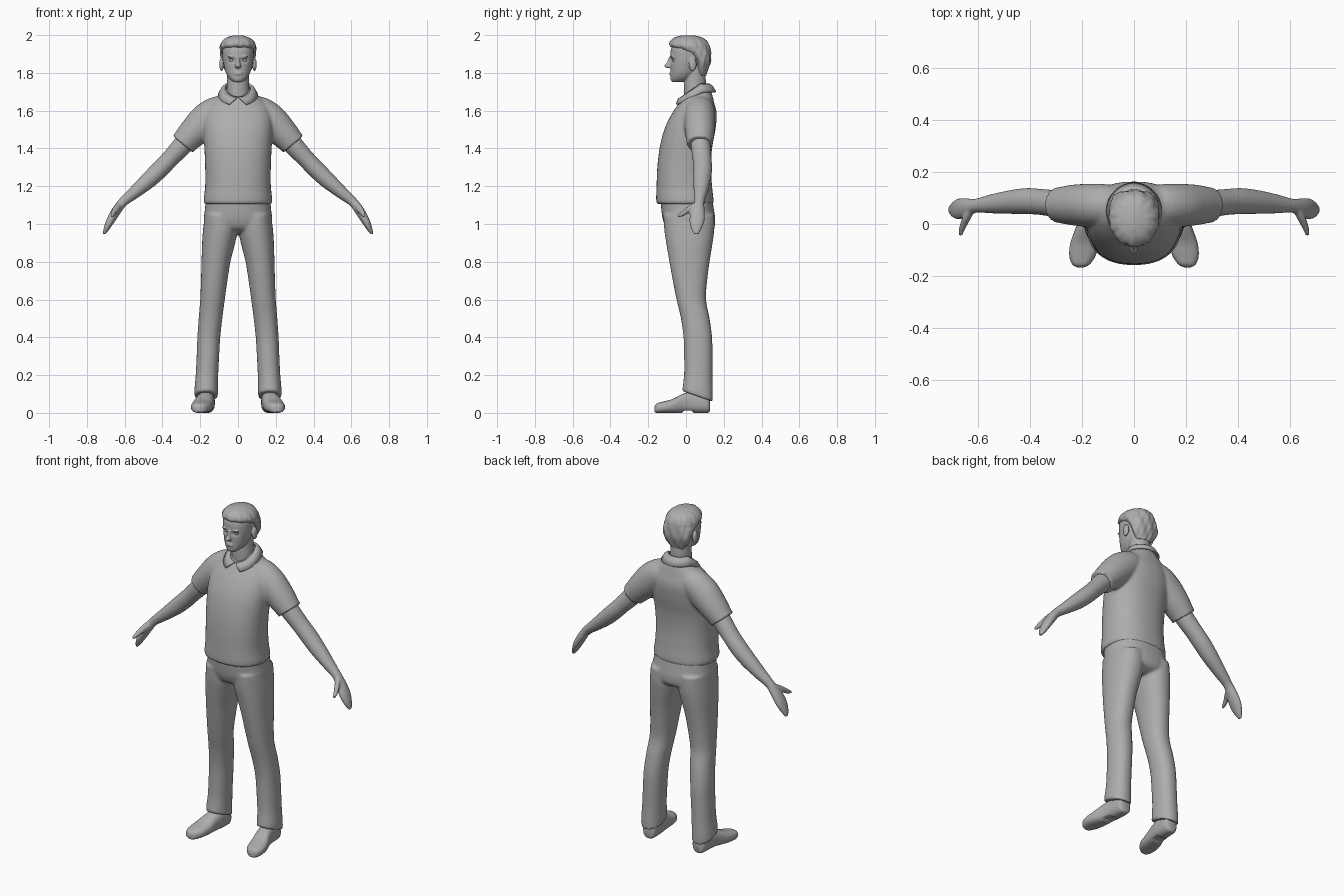
import bpy, bmesh, math
from mathutils import Vector, Matrix

if "Cube" in bpy.data.objects:
    bpy.data.objects.remove(bpy.data.objects["Cube"])

grey = bpy.data.materials.new("plain grey")
grey.diffuse_color = (0.42, 0.42, 0.42, 1)
grey.use_nodes = True
grey.node_tree.nodes["Principled BSDF"].inputs["Base Color"].default_value = grey.diffuse_color


def spline(rings, steps):
    """Smoothly interpolate rows of ring values."""
    out = []
    for i in range(len(rings) - 1):
        p = [rings[max(0, min(len(rings) - 1, i + k))] for k in (-1, 0, 1, 2)]
        for s in range(steps):
            t = s / steps
            out.append([0.5 * (2 * b + (c - a) * t + (2 * a - 5 * b + 4 * c - d) * t * t
                               + (3 * b - a - 3 * c + d) * t ** 3) for a, b, c, d in zip(*p)])
    out.append(list(rings[-1]))
    return out


def loft(bm, rings, axis="z", side=1, power=2.0, sides=40, steps=5):
    """Skin rings of (x, y, z, half width, half depth) running along an axis."""
    rows = spline(rings, steps)
    loops = []
    for i, (x, y, z, a, b) in enumerate(rows):
        u, v = Vector((1, 0, 0)), Vector((0, 1, 0))
        if axis == "y":
            v = Vector((0, 0, 1))
        elif axis == "arm":
            p, q = rows[max(i - 1, 0)], rows[min(i + 1, len(rows) - 1)]
            u = Vector((0, 1, 0))
            v = Vector((p[2] - q[2], 0, q[0] - p[0])).normalized()
        loop = []
        for k in range(sides):
            t = 2 * math.pi * k / sides
            c, s = math.cos(t), math.sin(t)
            co = (Vector((x, y, z)) + u * a * math.copysign(abs(c) ** (2 / power), c)
                  + v * b * math.copysign(abs(s) ** (2 / power), s))
            loop.append(bm.verts.new((co.x * side, co.y, co.z)))
        loops.append(loop)
    for l, m in zip(loops, loops[1:]):
        for k in range(sides):
            j = (k + 1) % sides
            bm.faces.new((l[k], l[j], m[j], m[k]))
    bm.faces.new(loops[0])
    bm.faces.new(loops[-1])


def upright(rows):
    """Turn (z, half width, front y, back y) into centred rings."""
    return [(0, (f + b) / 2, z, w, (b - f) / 2) for z, w, f, b in rows]


def ball(bm, centre, radii):
    m = Matrix.Translation(centre) @ Matrix.Diagonal((*radii, 1))
    bmesh.ops.create_uvsphere(bm, u_segments=20, v_segments=12, radius=1, matrix=m)


def finish(name, bm, voxel=0, smooth=3, angle=45):
    """Make the object, optionally fusing its overlapping volumes."""
    bmesh.ops.recalc_face_normals(bm, faces=bm.faces)
    me = bpy.data.meshes.new(name)
    bm.to_mesh(me)
    bm.free()
    ob = bpy.data.objects.new(name, me)
    bpy.context.collection.objects.link(ob)
    me.materials.append(grey)
    bpy.ops.object.select_all(action="DESELECT")
    ob.select_set(True)
    bpy.context.view_layer.objects.active = ob
    if voxel:
        r = ob.modifiers.new("fuse", "REMESH")
        r.mode, r.voxel_size = "VOXEL", voxel
        s = ob.modifiers.new("soften", "SMOOTH")
        s.factor, s.iterations = 0.5, smooth
        for m in ("fuse", "soften"):
            bpy.ops.object.modifier_apply(modifier=m)
    bpy.ops.object.shade_smooth_by_angle(angle=math.radians(angle))
    return ob


# shirt: torso and short sleeves fused together
bm = bmesh.new()
loft(bm, upright([(1.105, .177, -.152, .142), (1.125, .182, -.158, .146), (1.2, .174, -.156, .138),
                  (1.3, .174, -.152, .132), (1.4, .178, -.14, .138), (1.5, .185, -.115, .156),
                  (1.58, .18, -.077, .163), (1.64, .15, -.037, .15), (1.69, .095, 0, .137),
                  (1.72, .068, .02, .122)]), power=2.3)
for side in (1, -1):
    loft(bm, [(.05, .075, 1.62, .065, .06), (.11, .073, 1.595, .08, .082), (.17, .072, 1.548, .083, .09),
              (.235, .073, 1.485, .078, .08), (.28, .073, 1.437, .07, .07), (.293, .073, 1.422, .069, .07)],
         "arm", side)
finish("shirt", bm, .008, 5)

# collar: folded band open at the front
bm = bmesh.new()
n, strip = 48, []
for i in range(n + 1):
    k = i / n
    pts = []
    for gap, r, drop in ((.06, .066, 0), (.2, .085, .012), (.45, .103, .042)):
        a = gap + (2 * math.pi - 2 * gap) * k
        z = min(1.74, 1.72 - .05 * math.cos(a)) - drop
        pts.append(bm.verts.new((r * math.sin(a), .048 - (r + .005) * math.cos(a), z)))
    strip.append(pts)
for p, q in zip(strip, strip[1:]):
    for j in (0, 1):
        bm.faces.new((p[j], q[j], q[j + 1], p[j + 1]))
collar = finish("collar", bm)
sol = collar.modifiers.new("cloth", "SOLIDIFY")
sol.thickness, sol.offset = .01, 0

# trousers: hips and two legs, hem lower at the heel
bm = bmesh.new()
loft(bm, upright([(1.14, .17, -.135, .138), (1.08, .175, -.131, .147), (1.02, .18, -.122, .155),
                  (.975, .15, -.1, .145), (.95, .08, -.05, .1)]), power=2.4)
legs = [(1.05, .01, .176, -.12, .15), (.97, .002, .185, -.115, .15), (.9, .015, .19, -.105, .141),
        (.8, .04, .193, -.088, .125), (.7, .056, .196, -.07, .112), (.6, .07, .2, -.05, .106),
        (.5, .083, .208, -.027, .125), (.4, .094, .215, -.013, .138), (.3, .1, .219, -.01, .14),
        (.2, .105, .224, -.01, .14), (.13, .106, .23, -.016, .142), (.088, .106, .231, -.02, .142)]
for side in (1, -1):
    loft(bm, [((i + o) / 2, (f + b) / 2, z, (o - i) / 2, (b - f) / 2) for z, i, o, f, b in legs],
         side=side, power=2.2)
for v in bm.verts:
    v.co.z -= .35 * (v.co.y - .06) * max(0, min(1, (.25 - v.co.z) / .16))
finish("trousers", bm, .008, 4)

for side, label in ((1, "left"), (-1, "right")):
    # bare arm with mitten hand and thumb
    bm = bmesh.new()
    loft(bm, [(.25, .075, 1.47, .052, .054), (.3, .078, 1.41, .052, .052), (.36, .085, 1.345, .05, .047),
              (.41, .088, 1.293, .05, .047), (.47, .085, 1.235, .046, .044), (.545, .078, 1.17, .037, .034),
              (.61, .07, 1.115, .027, .025), (.645, .062, 1.068, .037, .025), (.674, .058, 1.02, .04, .022),
              (.694, .055, .98, .03, .016), (.71, .055, .946, .012, .007)], "arm", side)
    loft(bm, [(.625, .06, 1.1, .018, .024), (.645, .02, 1.08, .017, .02),
              (.66, -.015, 1.057, .013, .016), (.668, -.045, 1.042, .007, .008)], "y", side)
    finish(label + "_arm", bm, .006, 3)

    # shoe with flat sole
    bm = bmesh.new()
    loft(bm, [(.165, .127, .04, .022, .03), (.165, .112, .05, .04, .05), (.168, .04, .056, .045, .056),
              (.176, -.01, .052, .047, .052), (.19, -.07, .037, .054, .037), (.198, -.12, .03, .051, .03),
              (.204, -.155, .025, .034, .025), (.205, -.167, .02, .012, .014)], "y", side, 2.5)
    for v in bm.verts:
        v.co.z = max(v.co.z, .012 if -.02 < v.co.y < .03 else 0)
    finish(label + "_shoe", bm)

# head and neck with nose, lips, brows and ears
bm = bmesh.new()
loft(bm, upright([(1.62, .06, -.01, .1), (1.7, .06, -.012, .105), (1.76, .058, -.01, .105),
                  (1.84, .06, 0, .1)]))
loft(bm, upright([(1.752, .024, -.075, -.02), (1.77, .046, -.082, .03), (1.8, .064, -.081, .06),
                  (1.84, .075, -.082, .09), (1.88, .082, -.083, .11), (1.93, .082, -.078, .112),
                  (1.97, .062, -.05, .09), (1.985, .03, -.01, .05)]), power=2.2)
loft(bm, upright([(1.885, .008, -.09, -.07), (1.855, .01, -.102, -.07), (1.838, .016, -.115, -.07),
                  (1.826, .012, -.104, -.07)]))
for z in (1.792, 1.801):
    ball(bm, (0, -.079, z), (.024, .009, .005))
for side in (1, -1):
    ball(bm, (side * .033, -.075, 1.886), (.022, .009, .006))
    ball(bm, (side * .087, .035, 1.845), (.012, .021, .036))
head = finish("head", bm, .004, 3)
for v in head.data.vertices:  # eye sockets
    if v.co.y < 0:
        d = ((abs(v.co.x) - .033) / .017) ** 2 + ((v.co.z - 1.867) / .011) ** 2
        v.co.y += .011 * math.exp(-d)

# eyes
bm = bmesh.new()
for side in (1, -1):
    ball(bm, (side * .033, -.061, 1.866), (.014, .012, .008))
finish("eyes", bm)

# hair cap with wavy locks
bm = bmesh.new()
loft(bm, upright([(1.785, .045, .06, .105), (1.82, .072, .055, .118), (1.86, .088, .045, .13),
                  (1.9, .093, .005, .131), (1.925, .095, -.055, .129), (1.945, .095, -.086, .125),
                  (1.97, .081, -.08, .11), (1.989, .055, -.055, .08), (1.999, .02, -.02, .04)]), sides=72)
for v in bm.verts:
    a = math.atan2(v.co.y - .025, v.co.x)
    k = 1 + .02 * math.sin(11 * a + 45 * v.co.z) + .012 * math.sin(19 * a - 60 * v.co.z)
    v.co.x *= k
    v.co.y = .025 + (v.co.y - .025) * k
finish("hair", bm, angle=60)
